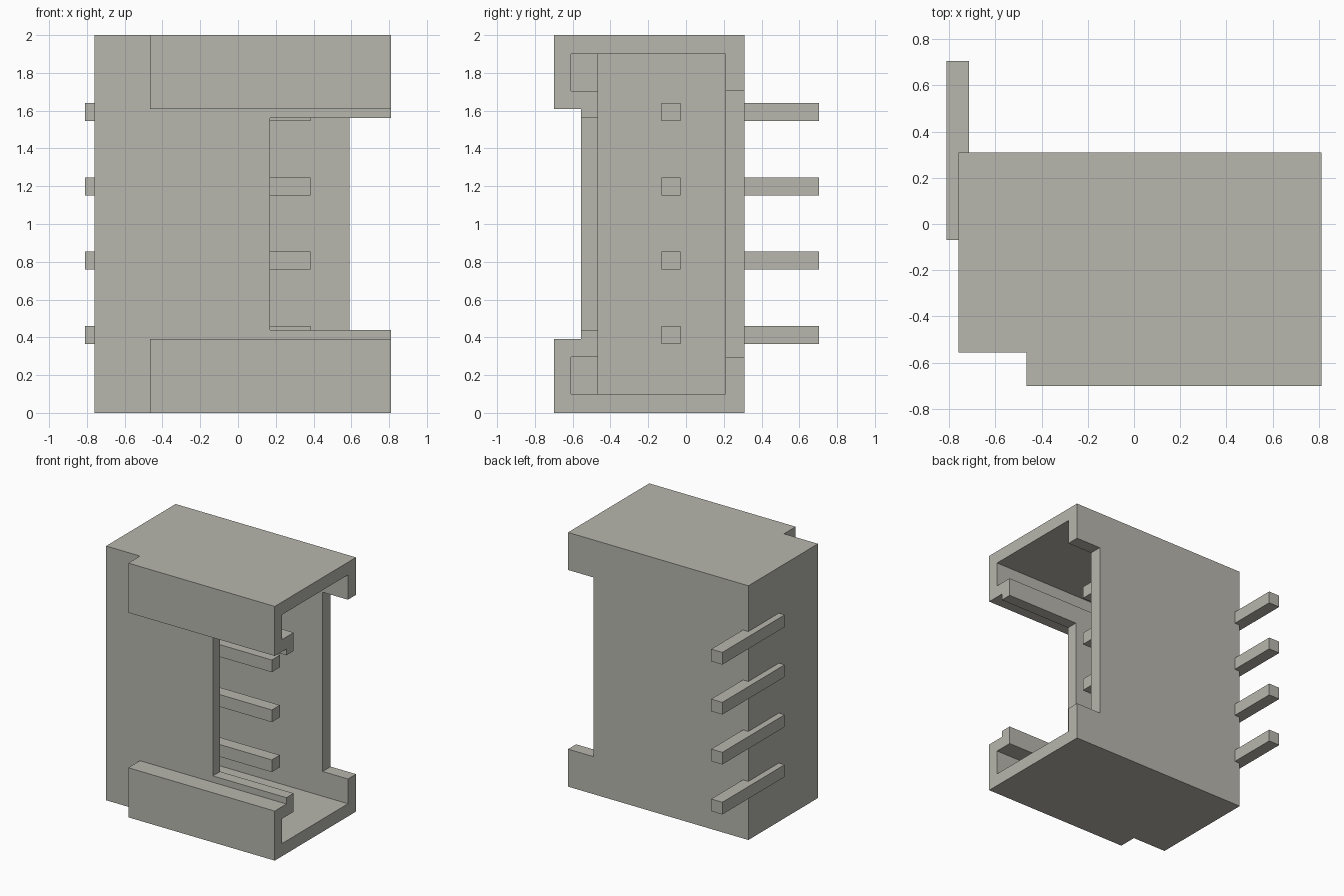
import bpy

cube = bpy.data.objects.get("Cube")
if cube:
    bpy.data.objects.remove(cube, do_unlink=True)

# Single warm grey colour
grey = bpy.data.materials.new("warm grey")
grey.use_nodes = True
colour = (0.475, 0.468, 0.418, 1)
grey.diffuse_color = colour
grey.node_tree.nodes["Principled BSDF"].inputs["Base Color"].default_value = colour


def box(name, x, y, z):
    """Box from its (min, max) range on each axis."""
    bpy.ops.mesh.primitive_cube_add(size=1, location=[sum(r) / 2 for r in (x, y, z)])
    ob = bpy.context.object
    ob.name = name
    ob.scale = [r[1] - r[0] for r in (x, y, z)]
    bpy.ops.object.transform_apply(location=True, rotation=False, scale=True)
    ob.data.materials.append(grey)
    return ob


def modify(ob, other, operation):
    """Apply a boolean and remove the helper."""
    other.hide_render = True
    mod = ob.modifiers.new("boolean", 'BOOLEAN')
    mod.operation = operation
    mod.solver = 'EXACT'
    mod.object = other
    bpy.context.view_layer.objects.active = ob
    bpy.ops.object.modifier_apply(modifier=mod.name)
    bpy.data.objects.remove(other, do_unlink=True)


# Housing block, open towards +x
housing = box("housing", (-0.76, 0.81), (-0.70, 0.31), (0, 2))

# Material to cut away: (x range, y range, z range)
cuts = {
    "rear_relief": ((-1, -0.465), (-1, -0.555), (-0.5, 2.5)),
    "front_relief": ((-1.1, 1), (-1.1, -0.555), (0.39, 1.61)),
    "cavity": ((-0.45, 1), (-0.465, 0.21), (0.10, 1.90)),
    "lower_key_slot": ((-0.37, 1.1), (-0.61, -0.4), (0.10, 0.295)),
    "upper_key_slot": ((-0.37, 1.1), (-0.61, -0.4), (1.705, 1.90)),
    "front_notch": ((0.17, 1.2), (-0.8, -0.3), (0.44, 1.56)),
    "back_notch": ((0.59, 1.2), (0.1, 0.5), (0.295, 1.705)),
}
for name, ranges in cuts.items():
    modify(housing, box(name + "_cutter", *ranges), 'DIFFERENCE')

# Four bent contact pins
for i in range(4):
    z = 0.413 + i * 0.393
    zr = (z - 0.048, z + 0.048)
    pin = box(f"pin_{i + 1}", (-0.74, 0.385), (-0.13, -0.03), zr)
    leg = box("pin_leg", (-0.81, -0.713), (-0.07, 0.705), zr)
    modify(pin, leg, 'UNION')
